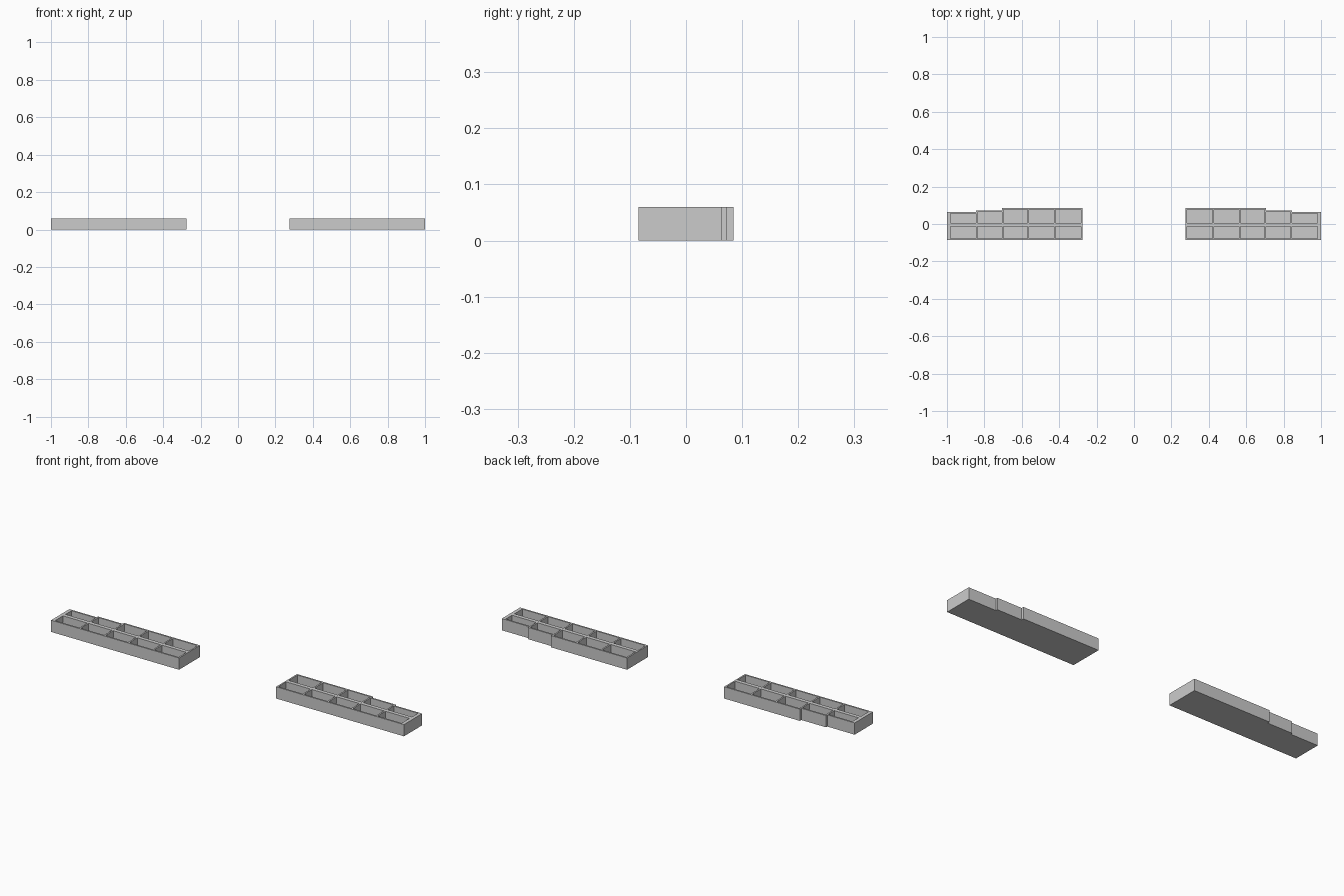
import bpy, bmesh

if "Cube" in bpy.data.objects:
    bpy.data.objects.remove(bpy.data.objects["Cube"])

H, FLOOR, WALL = 0.06, 0.008, 0.008
FRONT, SPINE = -0.085, (-0.014, 0.006)
# bay boundaries from the inner end outwards, and rear edge of each bay
XS = [0.275, 0.425, 0.565, 0.705, 0.845, 1.0]
REAR = [0.085, 0.085, 0.085, 0.073, 0.063]


def make_object(name, bm):
    bmesh.ops.recalc_face_normals(bm, faces=bm.faces)
    me = bpy.data.meshes.new(name)
    bm.to_mesh(me)
    bm.free()
    ob = bpy.data.objects.new(name, me)
    bpy.context.collection.objects.link(ob)
    return ob


def add_prism(bm, pts, z0, z1):
    f = bm.faces.new([bm.verts.new((x, y, z0)) for x, y in pts])
    top = bmesh.ops.extrude_face_region(bm, geom=[f])["geom"]
    for v in top:
        if isinstance(v, bmesh.types.BMVert):
            v.co.z = z1


def tray(name, side):
    # stepped outer block
    pts = [(XS[0], FRONT), (XS[-1], FRONT), (XS[-1], REAR[4]),
           (XS[4], REAR[4]), (XS[4], REAR[3]), (XS[3], REAR[3]),
           (XS[3], REAR[2]), (XS[0], REAR[2])]
    bm = bmesh.new()
    add_prism(bm, [(side * x, y) for x, y in pts], 0, H)
    body = make_object(name, bm)

    # two rows of five pockets
    bm = bmesh.new()
    for i in range(5):
        x0 = XS[i] + (WALL if i == 0 else WALL / 2)
        x1 = XS[i + 1] - (0.018 if i == 4 else WALL / 2)
        # shift dividers at the steps so the rear walls stay closed
        if i in (2, 3):
            x1 -= WALL / 2
        if i in (3, 4):
            x0 -= WALL / 2
        for y0, y1 in ((FRONT + WALL, SPINE[0]), (SPINE[1], REAR[i] - WALL)):
            box = [(x0, y0), (x1, y0), (x1, y1), (x0, y1)]
            add_prism(bm, [(side * x, y) for x, y in box], FLOOR, H + 0.05)
    cutter = make_object(name + "_pockets", bm)
    cutter.hide_render = True

    mod = body.modifiers.new("pockets", "BOOLEAN")
    mod.operation = "DIFFERENCE"
    mod.solver = "EXACT"
    mod.object = cutter
    bpy.context.view_layer.objects.active = body
    bpy.ops.object.modifier_apply(modifier=mod.name)
    bpy.data.objects.remove(cutter)


tray("left_tray", -1)
tray("right_tray", 1)
